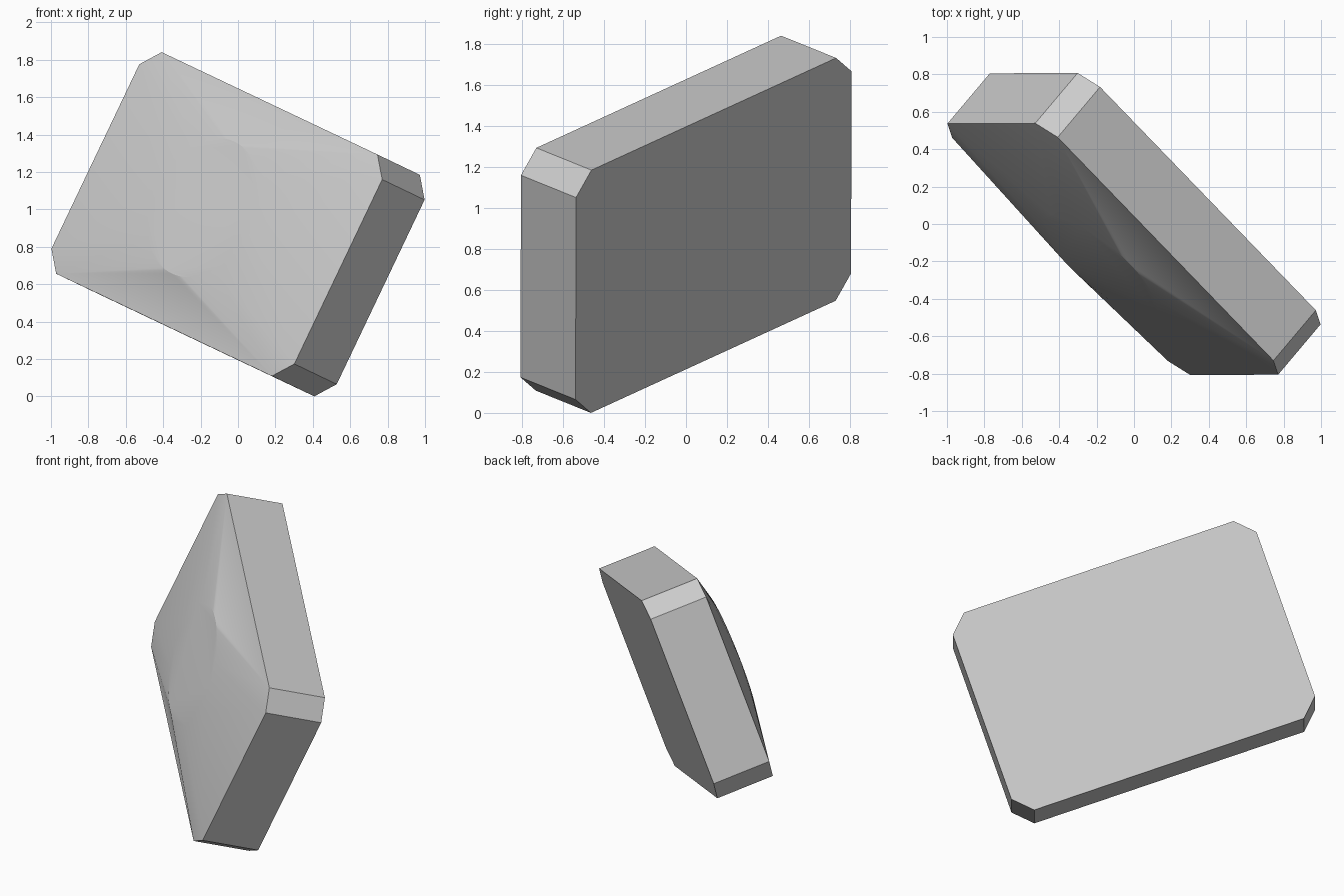
import bpy, bmesh, math
from mathutils import Matrix, Vector

if "Cube" in bpy.data.objects:
    bpy.data.objects.remove(bpy.data.objects["Cube"])

LENGTH, WIDTH, CHAMFER, THICK = 1.968, 1.312, 0.11, 0.368
DOME, RADIUS, SIDES = 0.117, 0.39, 96

# Corner-cut rectangle outline, counter-clockwise
hx, hy = LENGTH / 2, WIDTH / 2
outline = [(hx, hy - CHAMFER), (hx - CHAMFER, hy), (CHAMFER - hx, hy), (-hx, hy - CHAMFER),
           (-hx, CHAMFER - hy), (CHAMFER - hx, -hy), (hx - CHAMFER, -hy), (hx, CHAMFER - hy)]

bm = bmesh.new()
# Slab rings and the round pad on top; their hull is the slab with a tapering crown
for z in (0, THICK):
    for x, y in outline:
        bm.verts.new((x, y, z))
for i in range(SIDES):
    a = 2 * math.pi * i / SIDES
    bm.verts.new((RADIUS * math.cos(a), RADIUS * math.sin(a), THICK + DOME))
bmesh.ops.convex_hull(bm, input=bm.verts[:])
bmesh.ops.dissolve_limit(bm, angle_limit=math.radians(0.05),
                         verts=bm.verts[:], edges=bm.edges[:])
bmesh.ops.recalc_face_normals(bm, faces=bm.faces[:])

# Tilt: length along u, width along v, crown facing along w
u = Vector((-0.66, 0.683, 0.313)).normalized()
v = Vector((0.432, 0, 0.902))
v = (v - u * v.dot(u)).normalized()
w = u.cross(v)
if w.y > 0:
    v, w = -v, -w
turn = Matrix((u, v, w)).transposed().to_4x4()
bm.transform(turn)

# Centre the block and rest it on the ground
lo = [min(p.co[k] for p in bm.verts) for k in range(3)]
hi = [max(p.co[k] for p in bm.verts) for k in range(3)]
bm.transform(Matrix.Translation((-(lo[0] + hi[0]) / 2, -(lo[1] + hi[1]) / 2, -lo[2])))

mesh = bpy.data.meshes.new("crowned_block")
bm.to_mesh(mesh)
bm.free()
block = bpy.data.objects.new("crowned_block", mesh)
bpy.context.collection.objects.link(block)

grey = bpy.data.materials.new("light grey")
grey.diffuse_color = (0.6, 0.6, 0.6, 1)
grey.use_nodes = True
grey.node_tree.nodes["Principled BSDF"].inputs["Base Color"].default_value = grey.diffuse_color
mesh.materials.append(grey)

# Smooth crown, crisp slab edges
bpy.context.view_layer.objects.active = block
block.select_set(True)
bpy.ops.object.shade_smooth_by_angle(angle=math.radians(15))
